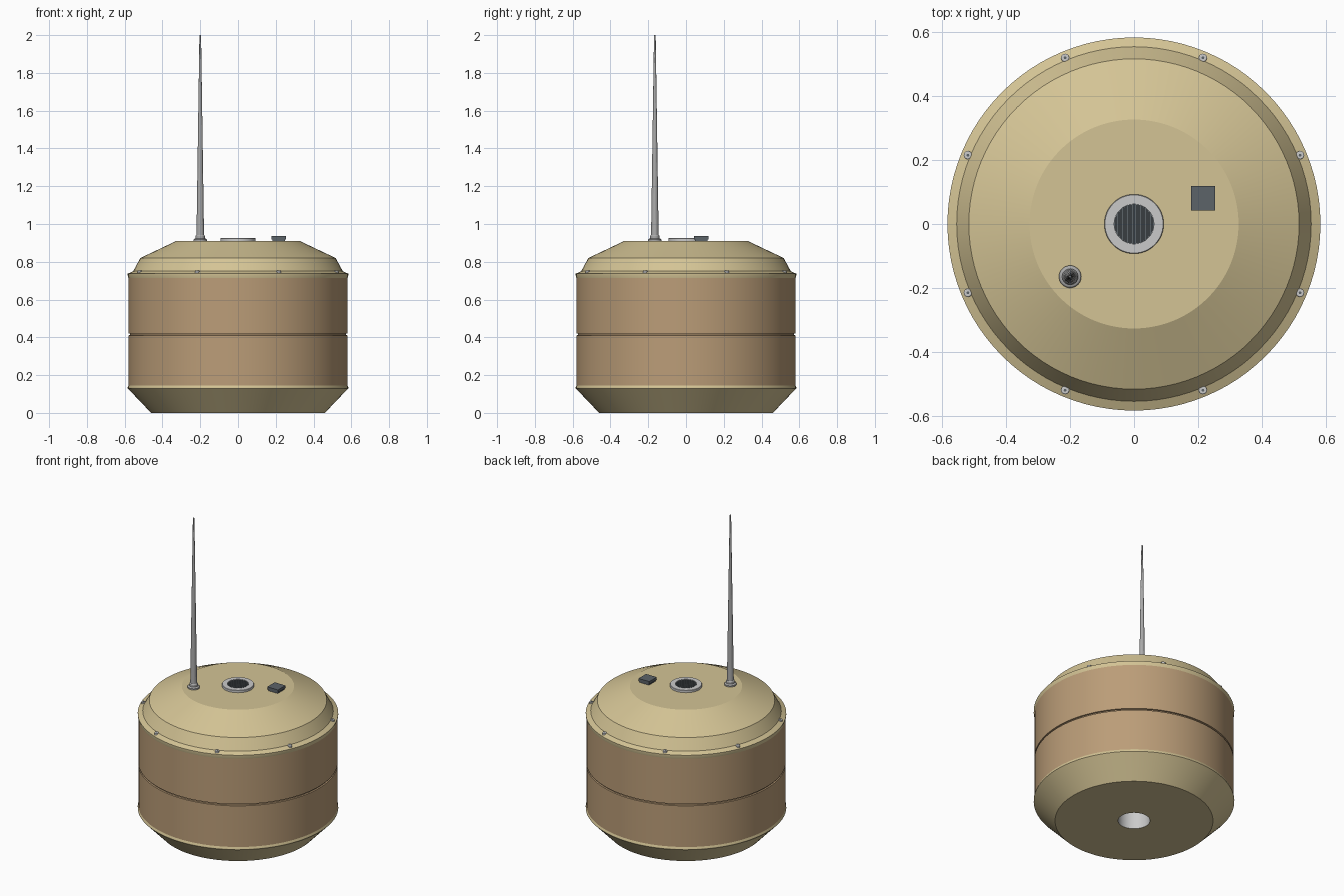
import bpy, bmesh, math

cube = bpy.data.objects.get("Cube")
if cube:
    bpy.data.objects.remove(cube)


def material(name, rgb):
    lin = [((c / 255 + 0.055) / 1.055) ** 2.4 for c in rgb] + [1]
    m = bpy.data.materials.new(name)
    m.use_nodes = True
    m.diffuse_color = lin
    m.node_tree.nodes["Principled BSDF"].inputs["Base Color"].default_value = lin
    return m


SAND = material("sand shell", (212, 196, 149))
TAN = material("tan band", (187, 157, 120))
SILVER = material("silver metal", (202, 202, 202))
STEEL = material("grey mast", (170, 170, 170))
DARK = material("dark slate", (92, 99, 104))


def finish(name, bm, mat, smooth=True):
    mesh = bpy.data.meshes.new(name)
    bm.to_mesh(mesh)
    bm.free()
    mesh.materials.append(mat)
    ob = bpy.data.objects.new(name, mesh)
    bpy.context.collection.objects.link(ob)
    if smooth:
        bpy.ops.object.select_all(action='DESELECT')
        ob.select_set(True)
        bpy.context.view_layer.objects.active = ob
        bpy.ops.object.shade_smooth_by_angle(angle=math.radians(14))
    return ob


def lathe(name, profile, mat, at=(0, 0), sides=96):
    """Revolve (radius, height) points, listed bottom to top along the outside."""
    bm = bmesh.new()
    rings = []
    for r, z in profile:
        if r == 0:
            rings.append([bm.verts.new((at[0], at[1], z))] * sides)
        else:
            turn = [2 * math.pi * i / sides for i in range(sides)]
            rings.append([bm.verts.new((at[0] + r * math.cos(a), at[1] + r * math.sin(a), z))
                          for a in turn])
    for low, high in zip(rings, rings[1:]):
        for i in range(sides):
            j = (i + 1) % sides
            quad = list(dict.fromkeys((low[i], low[j], high[j], high[i])))
            bm.faces.new(quad)
    return finish(name, bm, mat)


def box(name, centre, size, mat):
    bm = bmesh.new()
    bmesh.ops.create_cube(bm, size=1)
    bmesh.ops.scale(bm, vec=size, verts=bm.verts)
    bmesh.ops.translate(bm, vec=centre, verts=bm.verts)
    return finish(name, bm, mat, smooth=False)


R, WALL, BORE, TOP = 0.584, 0.58, 0.093, 0.91

# Body shells and wall with its seam groove
lathe("lower_shell", [(BORE, 0), (0.46, 0), (R, 0.13), (R, 0.135), (WALL, 0.146)], SAND)
lathe("side_wall", [(WALL, 0.146), (WALL, 0.41), (0.572, 0.412), (0.572, 0.419),
                    (WALL, 0.421), (WALL, 0.713)], TAN)
lathe("lid", [(WALL, 0.713), (R, 0.73), (R, 0.737), (0.555, 0.75), (0.517, 0.82),
              (0.327, TOP), (0, TOP)], SAND)

# Central bore open underneath
lathe("bore_lining", [(0, 0.9), (BORE, 0.9), (BORE, 0)], SILVER)

# Vent ring and slatted grille on top
lathe("vent_ring", [(BORE, TOP), (BORE, 0.923), (0.091, 0.925), (0.062, 0.925),
                    (0.062, TOP)], SILVER)
lathe("vent_floor", [(0.062, 0.916), (0, 0.916)], DARK)
for i in range(-7, 8):
    x = i * 0.008
    box("vent_slat", (x, 0, 0.919), (0.005, 2 * math.sqrt(0.061 ** 2 - x * x), 0.008), DARK)

# Rim bolts with dark sockets
for k in range(8):
    a = math.radians(22.5 + 45 * k)
    spot = (0.563 * math.cos(a), 0.563 * math.sin(a))
    lathe("rim_bolt", [(0.013, 0.738), (0.013, 0.752), (0.01, 0.754), (0, 0.754)], SILVER, spot, 16)
    lathe("bolt_socket", [(0.005, 0.753), (0.005, 0.755), (0, 0.755)], DARK, spot, 6)

# Tapered antenna on a stepped foot
mast = (-0.2, -0.165)
lathe("antenna_foot", [(0.035, TOP), (0.035, 0.918), (0.031, 0.922), (0.025, 0.924),
                       (0.025, 0.936), (0.021, 0.942), (0, 0.942)], STEEL, mast, 32)
lathe("antenna_mast", [(0.02, 0.94), (0.0045, 1.996), (0.003, 2), (0, 2)], STEEL, mast, 24)

# Switch block
box("switch_base", (0.216, 0.081, 0.914), (0.066, 0.066, 0.012), DARK)
box("switch_cap", (0.216, 0.081, 0.9275), (0.076, 0.076, 0.017), DARK)
